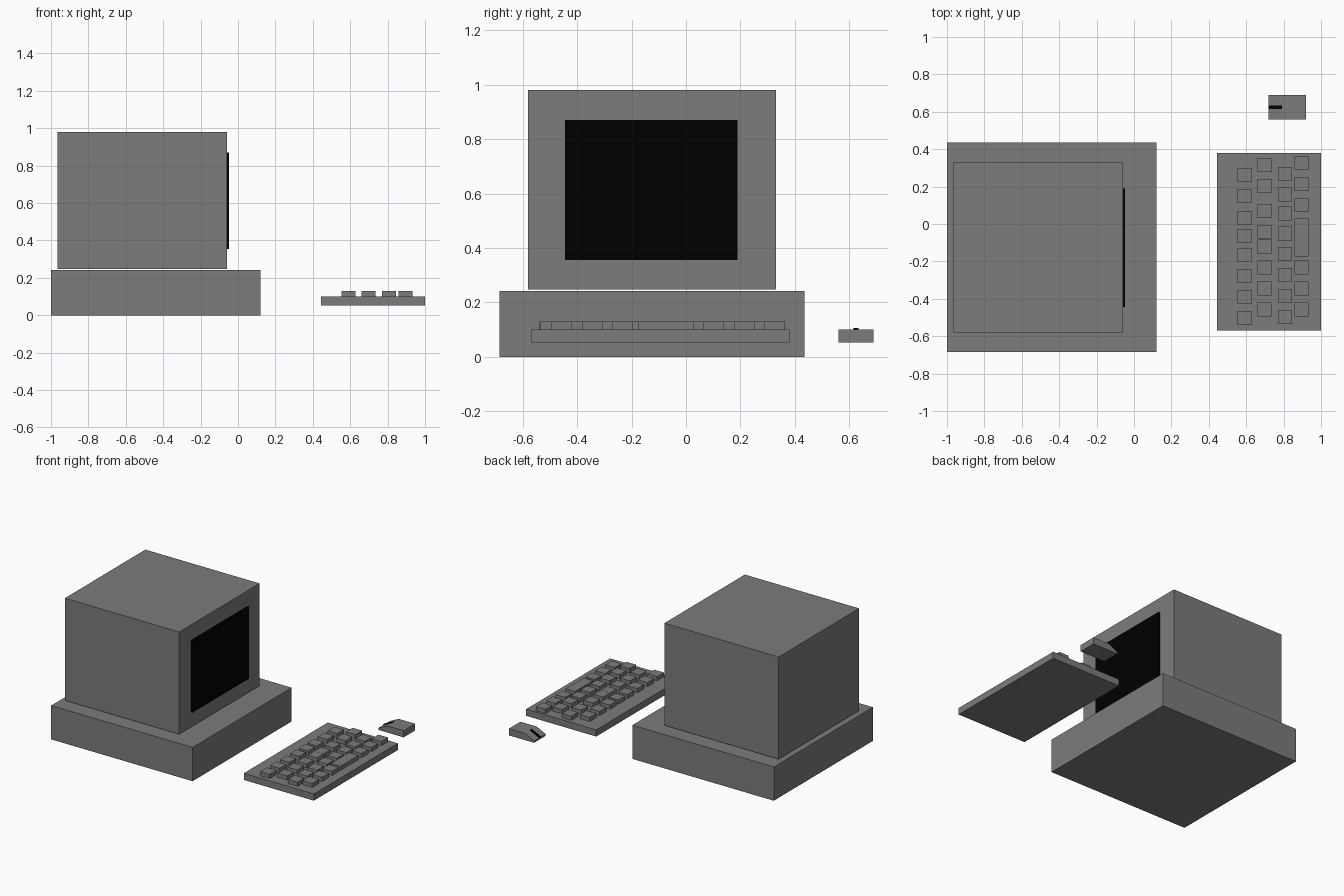
import bpy

if "Cube" in bpy.data.objects:
    bpy.data.objects.remove(bpy.data.objects["Cube"], do_unlink=True)


def material(name, value):
    mat = bpy.data.materials.new(name)
    mat.use_nodes = True
    colour = (value, value, value, 1)
    mat.diffuse_color = colour
    mat.node_tree.nodes["Principled BSDF"].inputs["Base Color"].default_value = colour
    return mat


GREY = material("grey plastic", 0.2)
BLACK = material("black glass", 0.0)


def prism(name, profile, y0, y1, mat):
    """Extrude an (x, z) outline along y."""
    n = len(profile)
    verts = [(x, y, z) for y in (y0, y1) for x, z in profile]
    faces = [tuple(range(n)), tuple(reversed(range(n, 2 * n)))]
    faces += [(i, i + n, (i + 1) % n + n, (i + 1) % n) for i in range(n)]
    mesh = bpy.data.meshes.new(name)
    mesh.from_pydata(verts, [], faces)
    mesh.materials.append(mat)
    obj = bpy.data.objects.new(name, mesh)
    bpy.context.collection.objects.link(obj)
    return obj


def box(name, x0, x1, y0, y1, z0, z1, mat=GREY):
    return prism(name, [(x0, z0), (x1, z0), (x1, z1), (x0, z1)], y0, y1, mat)


# Computer case, monitor and screen (facing +x)
box("computer_case", -1, 0.12, -0.685, 0.435, 0, 0.242)
box("monitor", -0.965, -0.06, -0.58, 0.33, 0.248, 0.98)
box("screen", -0.06, -0.047, -0.445, 0.19, 0.355, 0.87, BLACK)

# Keyboard with four staggered rows of keys
box("keyboard", 0.445, 1, -0.57, 0.38, 0.052, 0.1)
KEY = 0.076
rows = {
    0.553: [0.262, 0.15, 0.032, -0.064, -0.166, -0.278, -0.39, -0.502],
    0.66: [0.316, 0.203, 0.07, -0.043, -0.12, -0.233, -0.345, -0.457],
    0.769: [0.267, 0.158, 0.056, -0.051, -0.16, -0.273, -0.385, -0.497],
    0.858: [0.326, 0.214, 0.102, -0.233, -0.345, -0.457],
}
for r, (x, centres) in enumerate(rows.items()):
    for k, y in enumerate(centres):
        box(f"key_{r}_{k}", x, x + KEY, y - KEY / 2, y + KEY / 2, 0.1, 0.13)
box("space_bar", 0.858, 0.858 + KEY, -0.175, 0.03, 0.1, 0.13)

# Mouse with a sloped nose and a dark strip following the slope
prism("mouse", [(0.72, 0.052), (0.92, 0.052), (0.92, 0.1), (0.79, 0.1), (0.72, 0.066)],
      0.56, 0.69, GREY)
prism("mouse_strip", [(0.718, 0.064), (0.79, 0.099), (0.79, 0.105), (0.718, 0.07)],
      0.615, 0.634, BLACK)
